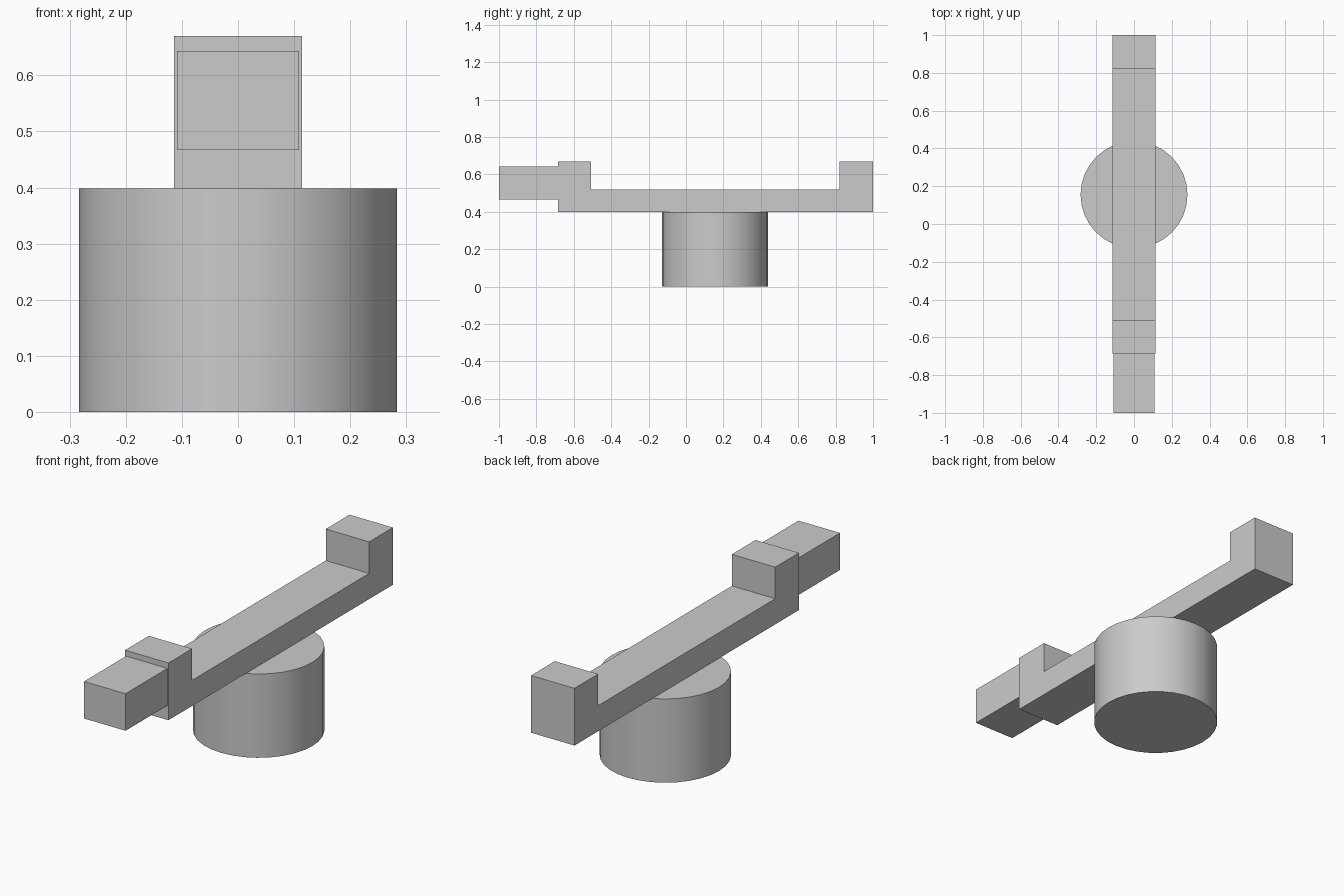
import bpy
import bmesh
import math

cube = bpy.data.objects.get("Cube")
if cube:
    bpy.data.objects.remove(cube, do_unlink=True)

grey = bpy.data.materials.new("light_grey")
grey.use_nodes = True
COLOUR = (0.6, 0.6, 0.6, 1)
grey.diffuse_color = COLOUR
grey.node_tree.nodes["Principled BSDF"].inputs["Base Color"].default_value = COLOUR


def extrude_profile(name, profile, half_width):
    """Extrude a closed (y, z) outline across x, centred on x = 0."""
    bm = bmesh.new()
    face = bm.faces.new([bm.verts.new((-half_width, y, z)) for y, z in profile])
    swept = bmesh.ops.extrude_face_region(bm, geom=[face])["geom"]
    verts = [g for g in swept if isinstance(g, bmesh.types.BMVert)]
    bmesh.ops.translate(bm, verts=verts, vec=(2 * half_width, 0, 0))
    bmesh.ops.recalc_face_normals(bm, faces=bm.faces)
    mesh = bpy.data.meshes.new(name)
    bm.to_mesh(mesh)
    bm.free()
    mesh.materials.append(grey)
    obj = bpy.data.objects.new(name, mesh)
    bpy.context.collection.objects.link(obj)
    return obj


# Round base
BASE_TOP = 0.398
bpy.ops.mesh.primitive_cylinder_add(vertices=32, radius=0.283, depth=BASE_TOP,
                                    location=(0, 0.155, BASE_TOP / 2))
base = bpy.context.object
base.name = "round_base"
base.data.materials.append(grey)
bpy.ops.object.shade_smooth_by_angle(angle=math.radians(30))

# Long bar with an upright block at each end
front, back, deck, top, block = -0.685, 1.0, 0.52, 0.67, 0.178
extrude_profile("cradle_bar", [
    (front, BASE_TOP), (back, BASE_TOP), (back, top), (back - block, top),
    (back - block, deck), (front + block, deck), (front + block, top), (front, top),
], 0.114)

# Slightly narrower block projecting from the front end
extrude_profile("front_block", [
    (-1, 0.467), (front, 0.467), (front, 0.643), (-1, 0.643),
], 0.109)
